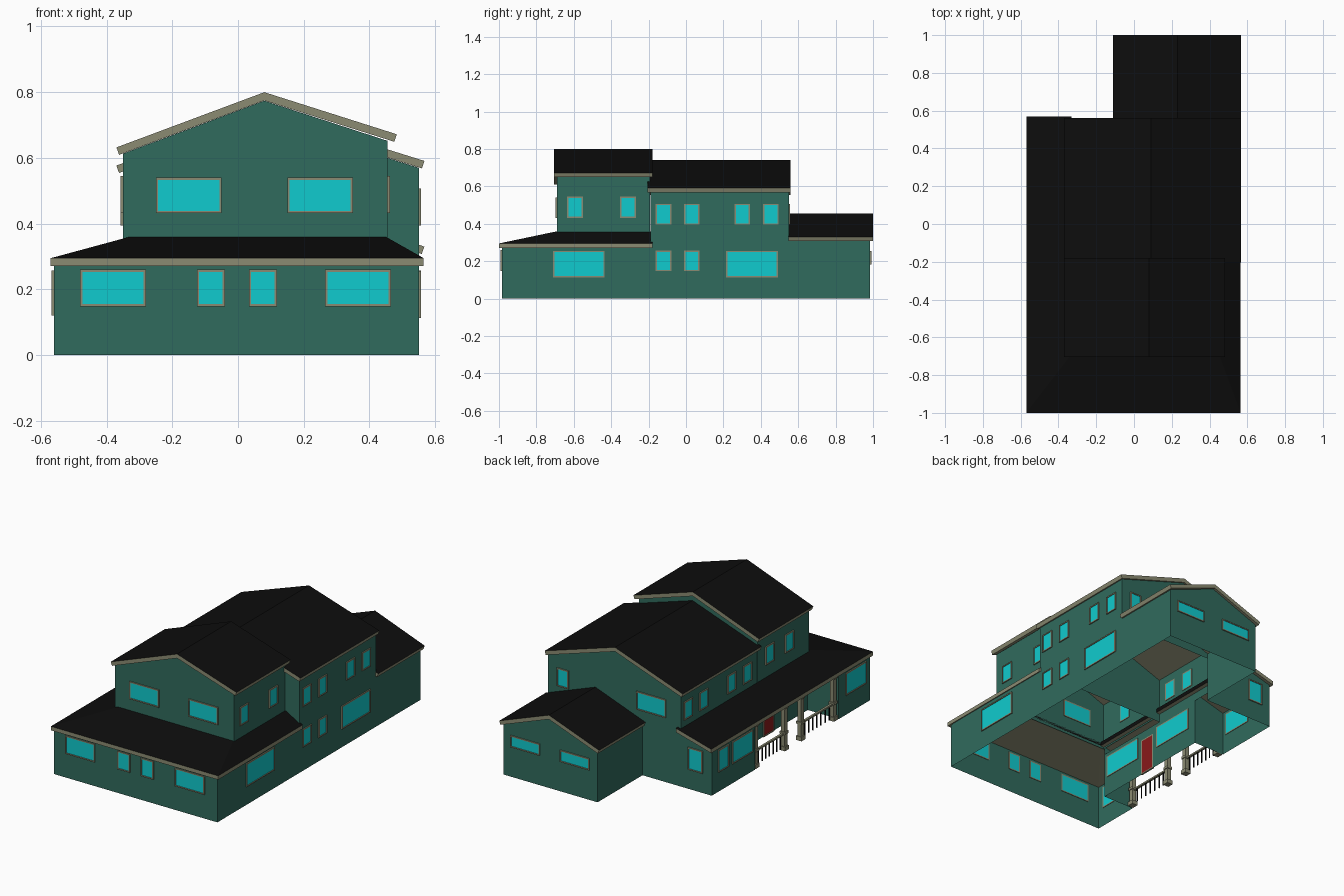
import bpy, bmesh

if "Cube" in bpy.data.objects:
    bpy.data.objects.remove(bpy.data.objects["Cube"])


def material(name, rgb):
    m = bpy.data.materials.new(name)
    m.diffuse_color = (*rgb, 1)
    m.use_nodes = True
    m.node_tree.nodes["Principled BSDF"].inputs["Base Color"].default_value = m.diffuse_color
    return m


GREEN = material("green_siding", (0.03, 0.145, 0.11))
BLACK = material("black_roofing", (0.004, 0.004, 0.004))
TAN = material("tan_trim", (0.26, 0.26, 0.17))
CYAN = material("cyan_glass", (0.005, 0.6, 0.62))
RED = material("red_door", (0.25, 0.01, 0.01))


def finish(name, bm, mats):
    me = bpy.data.meshes.new(name)
    bm.to_mesh(me)
    bm.free()
    for m in mats:
        me.materials.append(m)
    ob = bpy.data.objects.new(name, me)
    bpy.context.collection.objects.link(ob)
    return ob


def face(bm, pts, mat=0):
    f = bm.faces.new([bm.verts.new(p) for p in pts])
    f.material_index = mat


def box(bm, lo, hi, mat=0):
    r = bmesh.ops.create_cube(bm, size=1)
    for v in r["verts"]:
        v.co = [(lo[i] + hi[i]) / 2 + v.co[i] * (hi[i] - lo[i]) for i in range(3)]
    for f in {f for v in r["verts"] for f in v.link_faces}:
        f.material_index = mat


# ground floor walls, one closed footprint with the porch notch on the left
plan = [(.55, -.985), (.55, .985), (-.09, .985), (-.09, .55), (-.56, .55),
        (-.56, .13), (-.35, .13), (-.35, -.68), (-.56, -.68), (-.56, -.985)]
bm = bmesh.new()
for a, b in zip(plan, plan[1:] + plan[:1]):
    face(bm, [(*a, 0), (*b, 0), (*b, .28), (*a, .28)])
for y in (-.68, .13, .55):
    tri = [(-.35, y, .28), (-.56, y, .28), (-.35, y, .33)]
    face(bm, tri if y != .13 else tri[::-1])
finish("ground_floor_walls", bm, [GREEN])


# gabled wall shells, open below
def gable_walls(name, left, ridge, right, y0, y1, zb):
    (xl, zl), (xr, zr) = left, right
    bm = bmesh.new()
    prof = [(xl, zb), (xr, zb), right, ridge, left]
    face(bm, [(x, y0, z) for x, z in prof])
    face(bm, [(x, y1, z) for x, z in reversed(prof)])
    face(bm, [(xr, y0, zb), (xr, y1, zb), (xr, y1, zr), (xr, y0, zr)])
    face(bm, [(xl, y1, zb), (xl, y0, zb), (xl, y0, zl), (xl, y1, zl)])
    finish(name, bm, [GREEN])


gable_walls("front_upper_walls", (-.35, .613), (.08, .774), (.455, .652), -.69, -.192, .32)
gable_walls("middle_upper_walls", (-.35, .557), (.09, .715), (.55, .57), -.19, .55, .28)
gable_walls("rear_wing_walls", (-.09, .308), (.23, .43), (.55, .308), .55, .985, .28)


# gable roofs: black top, tan fascia and soffit
def gable_roof(name, left, ridge, right, y0, y1, t=.024):
    def shift(p, q):
        dx, dz = q[0] - p[0], q[1] - p[1]
        n = (dx * dx + dz * dz) ** .5
        return dz / n * t, -dx / n * t
    sl, sr = shift(left, ridge), shift(ridge, right)
    top = [left, ridge, right]
    low = [(left[0] + sl[0], left[1] + sl[1]), (ridge[0], ridge[1] - t * 1.06),
           (right[0] + sr[0], right[1] + sr[1])]
    bm = bmesh.new()
    for i in (0, 1):
        for line, m in ((top, 0), (low, 1)):
            a, b = line[i], line[i + 1]
            q = [(a[0], y0, a[1]), (b[0], y0, b[1]), (b[0], y1, b[1]), (a[0], y1, a[1])]
            face(bm, q if m == 0 else q[::-1], m)
        for y in (y0, y1):
            q = [(p[0], y, p[1]) for p in (low[i], low[i + 1], top[i + 1], top[i])]
            face(bm, q if y == y0 else q[::-1], 1)
    for k in (0, 2):
        a, b = top[k], low[k]
        q = [(a[0], y0, a[1]), (a[0], y1, a[1]), (b[0], y1, b[1]), (b[0], y0, b[1])]
        face(bm, q[::-1] if k == 2 else q, 1)
    bmesh.ops.remove_doubles(bm, verts=bm.verts, dist=1e-5)
    bmesh.ops.recalc_face_normals(bm, faces=bm.faces)
    finish(name, bm, [BLACK, TAN])


gable_roof("front_upper_roof", (-.37, .632), (.08, .80), (.483, .672), -.705, -.18)
gable_roof("middle_roof", (-.37, .577), (.09, .74), (.567, .591), -.205, .56)
gable_roof("rear_wing_roof", (-.11, .33), (.23, .455), (.567, .33), .548, 1.0)

# lower skirt roof wrapping right, front and left sides
outer = [(.565, -.18), (.565, -1), (-.57, -1), (-.57, .57)]
inner = [(.45, -.18), (.385 + .065, -.69), (-.33, -.69), (-.33, .57)]
bm = bmesh.new()
t = .024
for i in range(3):
    o, p, q, n = outer[i], outer[i + 1], inner[i + 1], inner[i]
    face(bm, [(*o, .295), (*n, .36), (*q, .36), (*p, .295)], 0)
    face(bm, [(*o, .295 - t), (*p, .295 - t), (*q, .36 - t), (*n, .36 - t)], 1)
    face(bm, [(*o, .295), (*p, .295), (*p, .295 - t), (*o, .295 - t)], 1)
    face(bm, [(*n, .36), (*n, .36 - t), (*q, .36 - t), (*q, .36)], 0)
for o, n in ((outer[0], inner[0]), (outer[3], inner[3])):
    face(bm, [(*o, .295), (*o, .295 - t), (*n, .36 - t), (*n, .36)], 1)
bmesh.ops.remove_doubles(bm, verts=bm.verts, dist=1e-5)
bmesh.ops.recalc_face_normals(bm, faces=bm.faces)
finish("skirt_roof", bm, [BLACK, TAN])


# framed windows and door on a wall facing along +-x or +-y
def opening(name, axis, pos, sign, u0, u1, z0, z1, fill=CYAN):
    bm = bmesh.new()

    def slab(a, b, c, d, depth, m):
        lo, hi = sorted((pos - sign * .003, pos + sign * depth))
        if axis == "x":
            box(bm, (lo, a, c), (hi, b, d), m)
        else:
            box(bm, (a, lo, c), (b, hi, d), m)
    w = .007
    slab(u0 + w, u1 - w, z0 + w, z1 - w, .003, 1)
    slab(u0, u1, z0, z0 + w, .007, 0)
    slab(u0, u1, z1 - w, z1, .007, 0)
    slab(u0, u0 + w, z0 + w, z1 - w, .007, 0)
    slab(u1 - w, u1, z0 + w, z1 - w, .007, 0)
    finish(name, bm, [TAN, fill])


rows = [
    ("front_lower", "y", -.985, -1, .148, .26, [(-.48, -.28), (-.125, -.04), (.033, .118), (.265, .465)]),
    ("front_upper", "y", -.69, -1, .432, .54, [(-.25, -.05), (.15, .35)]),
    ("right_large", "x", .55, 1, .113, .255, [(-.71, -.435), (.215, .492)]),
    ("right_small", "x", .55, 1, .147, .257, [(-.162, -.078), (-.01, .072)]),
    ("right_middle", "x", .55, 1, .395, .507, [(-.162, -.078), (-.01, .072), (.26, .342), (.413, .495)]),
    ("right_upper", "x", .455, 1, .432, .545, [(-.635, -.552), (-.352, -.268)]),
    ("left_middle", "x", -.35, -1, .395, .507, [(-.135, -.052), (.02, .102), (.29, .372), (.44, .522)]),
    ("left_upper", "x", -.35, -1, .432, .545, [(-.54, -.457), (-.352, -.268)]),
    ("left_lower", "x", -.56, -1, .12, .257, [(-.945, -.745), (.155, .355), (.39, .49)]),
    ("porch", "x", -.35, -1, .12, .255, [(-.66, -.38), (-.215, .07)]),
    ("rear_lower", "y", .55, 1, .12, .257, [(-.5, -.4)]),
    ("rear_upper", "y", .55, 1, .395, .507, [(.41, .49), (-.25, -.05)]),
    ("rear_wing", "y", .985, 1, .183, .255, [(.3, .5), (-.035, .165)]),
]
for name, axis, pos, sign, z0, z1, spans in rows:
    for u0, u1 in spans:
        opening(name + "_window", axis, pos, sign, u0, u1, z0, z1)
opening("porch_door", "x", -.35, -1, -.35, -.245, 0, .225, RED)

# porch posts with wider bases and caps
for y in (.105, -.18, -.34, -.655):
    bm = bmesh.new()
    for h, z0, z1 in ((.013, 0, .285), (.019, 0, .025), (.018, .1, .115), (.018, .255, .275)):
        box(bm, (-.54 - h, y - h, z0), (-.54 + h, y + h, z1))
    finish("porch_post", bm, [TAN])

# porch railings with dark balusters
for y0, y1 in ((-.18, .105), (-.655, -.34)):
    bm = bmesh.new()
    box(bm, (-.547, y0, .095), (-.533, y1, .105))
    for i in range(1, 8):
        y = y0 + (y1 - y0) * i / 8
        box(bm, (-.543, y - .003, .012), (-.537, y + .003, .096), 1)
    finish("porch_railing", bm, [TAN, BLACK])
